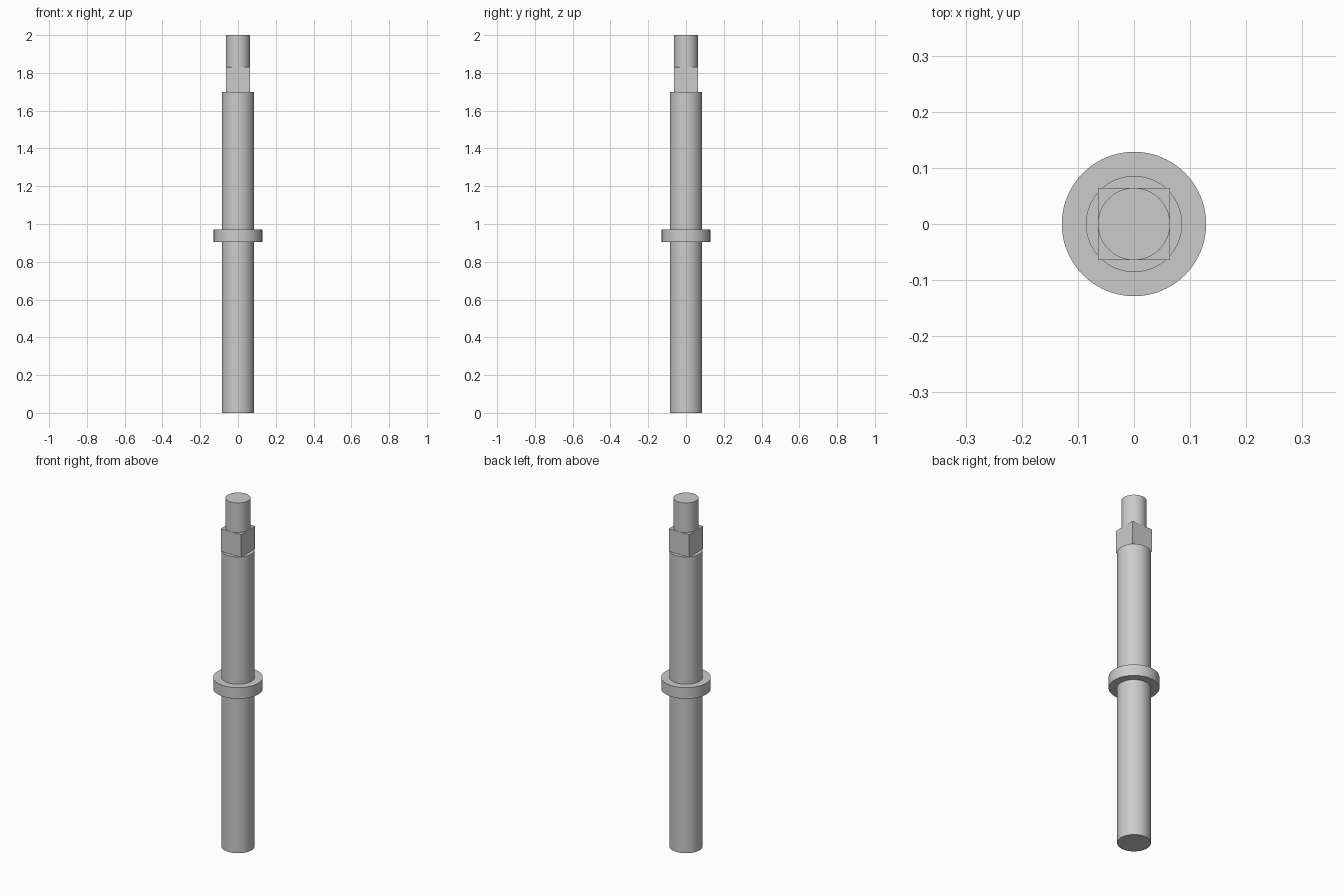
import bpy
import math

cube = bpy.data.objects.get("Cube")
if cube:
    bpy.data.objects.remove(cube, do_unlink=True)

GREY = (0.6, 0.6, 0.6, 1.0)
metal = bpy.data.materials.new("plain grey metal")
metal.use_nodes = True
metal.diffuse_color = GREY
metal.node_tree.nodes["Principled BSDF"].inputs["Base Color"].default_value = GREY


def finish(name):
    obj = bpy.context.object
    obj.name = obj.data.name = name
    obj.data.materials.append(metal)
    return obj


def cylinder(name, radius, bottom, top):
    bpy.ops.mesh.primitive_cylinder_add(
        vertices=96, radius=radius, depth=top - bottom,
        location=(0, 0, (bottom + top) / 2))
    bpy.ops.object.shade_smooth_by_angle(angle=math.radians(30))
    return finish(name)


def square_block(name, width, bottom, top):
    bpy.ops.mesh.primitive_cube_add(size=1, location=(0, 0, (bottom + top) / 2))
    bpy.context.object.scale = (width, width, top - bottom)
    bpy.ops.object.transform_apply(location=False, rotation=False, scale=True)
    return finish(name)


# Long round shaft with a collar near the middle
cylinder("main_shaft", 0.0857, 0, 1.70)
cylinder("collar", 0.1286, 0.906, 0.97)

# Square drive section and round tip
square_block("square_drive", 0.1286, 1.70, 1.83)
cylinder("round_tip", 0.0643, 1.83, 2.0)
